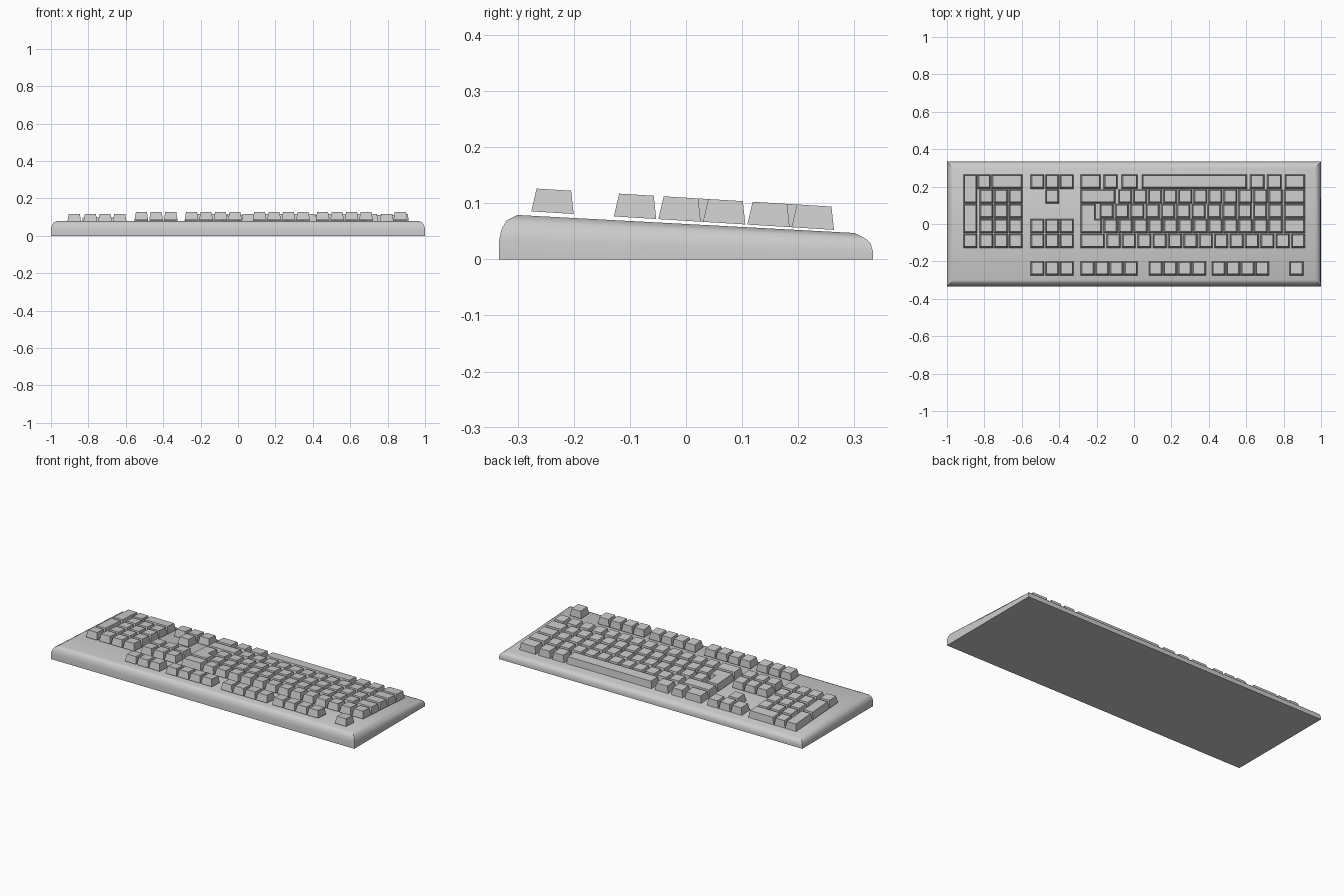
import bpy, bmesh
from mathutils import Vector

if "Cube" in bpy.data.objects:
    bpy.data.objects.remove(bpy.data.objects["Cube"])

HALF_X, HALF_Y = 1.0, 0.333
DEPTH, HEIGHT, TAPER = 0.0755, 0.041, 0.007
KEY_W = 0.073
# row centres in y, from the function row to the space bar row
ROW = {1: -0.238, 2: -0.0908, 3: -0.0115, 4: 0.068, 5: 0.147, 6: 0.226}


def finish(bm, name):
    bmesh.ops.recalc_face_normals(bm, faces=bm.faces)
    mesh = bpy.data.meshes.new(name)
    bm.to_mesh(mesh)
    bm.free()
    obj = bpy.data.objects.new(name, mesh)
    bpy.context.collection.objects.link(obj)
    return obj


def bridge(bm, low, high):
    n = len(low)
    for i in range(n):
        j = (i + 1) % n
        bm.faces.new((low[i], low[j], high[j], high[i]))


def base_z(y):
    # sloping plane on which the keycaps sit, just above the case
    return 0.0687 - 0.061 * y


def cap(bm, pts):
    # tapered keycap from a right-angled counter-clockwise outline
    n = len(pts)
    pts = [Vector(p) for p in pts]
    low, high = [], []
    for i, p in enumerate(pts):
        a = (p - pts[i - 1]).normalized()
        b = (pts[(i + 1) % n] - p).normalized()
        q = p + TAPER * Vector((-a.y - b.y, a.x + b.x))
        low.append(bm.verts.new((p.x, p.y, base_z(p.y))))
        high.append(bm.verts.new((q.x, q.y + 0.0025, base_z(q.y) + HEIGHT)))
    bridge(bm, low, high)
    bm.faces.new(high)
    bm.faces.new(low[::-1])


def box_cap(bm, x0, x1, first, last=None):
    y0 = ROW[first] - DEPTH / 2
    y1 = ROW[last or first] + DEPTH / 2
    cap(bm, [(x0, y0), (x1, y0), (x1, y1), (x0, y1)])


def run(bm, row, x0, x1, n):
    # n equal keys filling x0..x1
    pitch = (x1 - x0 - KEY_W) / (n - 1)
    for i in range(n):
        box_cap(bm, x0 + i * pitch, x0 + i * pitch + KEY_W, row)


# case: stacked rectangular rings (inset, front z, back z) with a rounded rim
bm = bmesh.new()
prev = None
for d, zf, zb in [(0, 0, 0), (0, 0.035, 0.014), (0.004, 0.053, 0.029),
                  (0.013, 0.069, 0.037), (0.033, 0.079, 0.047)]:
    x, y = HALF_X - d, HALF_Y - d
    ring = [bm.verts.new(c) for c in
            [(-x, -y, zf), (x, -y, zf), (x, y, zb), (-x, y, zb)]]
    if prev:
        bridge(bm, prev, ring)
    else:
        bm.faces.new(ring[::-1])
    prev = ring
bm.faces.new(prev)
case = finish(bm, "case")
bpy.context.view_layer.objects.active = case
case.select_set(True)
bpy.ops.object.shade_smooth_by_angle(angle=0.6)
case.select_set(False)

# function row with the lone corner key
bm = bmesh.new()
for x0 in (-0.285, 0.079, 0.416):
    run(bm, 1, x0, x0 + 0.305, 4)
box_cap(bm, 0.831, 0.906, 1)
finish(bm, "function_keys")

# navigation block and arrows
bm = bmesh.new()
for row in (1, 2, 3, 6):
    run(bm, row, -0.553, -0.323, 3)
box_cap(bm, -0.4745, -0.4015, 5)
finish(bm, "navigation_keys")

# number pad, with two tall keys and one wide key
bm = bmesh.new()
for row in (2, 3, 4, 5):
    run(bm, row, -0.826, -0.596, 3)
box_cap(bm, -0.912, -0.839, 2)
box_cap(bm, -0.912, -0.839, 3, 4)
box_cap(bm, -0.912, -0.839, 5, 6)
box_cap(bm, -0.837, -0.766, 6)
box_cap(bm, -0.762, -0.596, 6)
finish(bm, "number_pad_keys")

# main letter and number keys
bm = bmesh.new()
run(bm, 2, -0.146, 0.914, 13)
run(bm, 3, -0.162, 0.793, 12)
run(bm, 4, -0.183, 0.793, 12)
run(bm, 5, -0.084, 0.793, 11)
finish(bm, "letter_keys")

# wide keys at both ends of the main rows
bm = bmesh.new()
for x0, x1, row in [(-0.285, -0.157, 2), (-0.285, -0.10, 5),
                    (0.803, 0.914, 3), (0.803, 0.914, 4), (0.803, 0.914, 5),
                    (-0.285, -0.178, 6), (-0.162, -0.087, 6), (-0.066, 0.02, 6),
                    (0.62, 0.698, 6), (0.711, 0.789, 6), (0.807, 0.914, 6)]:
    box_cap(bm, x0, x1, row)
finish(bm, "modifier_keys")

# L-shaped enter key
bm = bmesh.new()
f, m, b = ROW[3] - DEPTH / 2, ROW[3] + DEPTH / 2, ROW[4] + DEPTH / 2
cap(bm, [(-0.285, f), (-0.172, f), (-0.172, m), (-0.205, m), (-0.205, b), (-0.285, b)])
finish(bm, "enter_key")

# space bar
bm = bmesh.new()
box_cap(bm, 0.042, 0.604, 6)
finish(bm, "space_bar")
